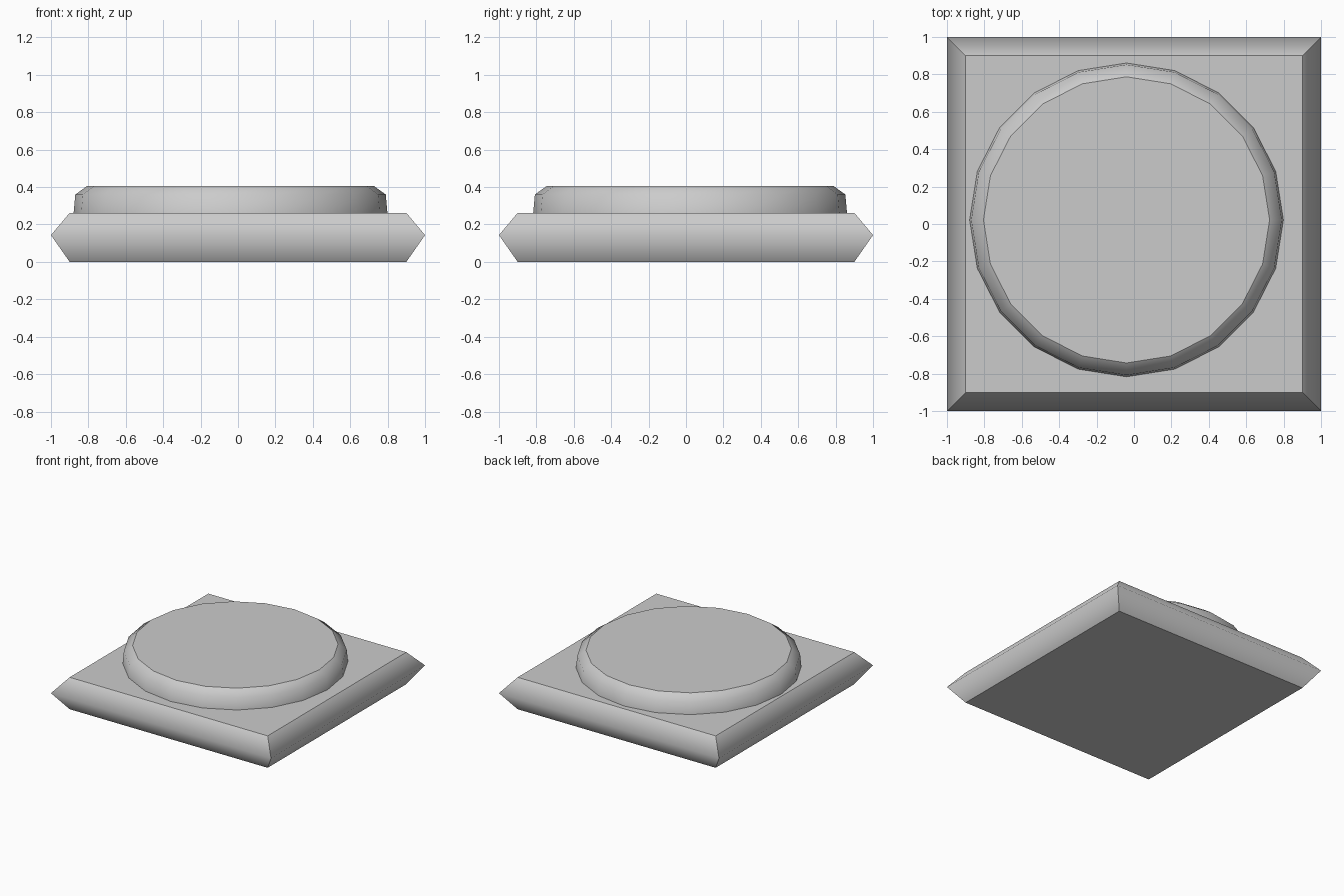
import bpy, bmesh
from math import cos, sin, pi

if "Cube" in bpy.data.objects:
    bpy.data.objects.remove(bpy.data.objects["Cube"])


def stacked_rings(name, sides, start, profile, centre=(0, 0), sharp_corners=False):
    """Loft regular polygons given as (corner radius, z); smooth sides, crisp caps."""
    bm = bmesh.new()
    rings = []
    for r, z in profile:
        rings.append([bm.verts.new((centre[0] + r * cos(start + 2 * pi * i / sides),
                                    centre[1] + r * sin(start + 2 * pi * i / sides), z))
                      for i in range(sides)])
    for low, high in zip(rings, rings[1:]):
        for i in range(sides):
            j = (i + 1) % sides
            bm.faces.new((low[i], low[j], high[j], high[i])).smooth = True
            if sharp_corners:
                bm.edges.get((low[i], high[i])).smooth = False
    for cap in (bm.faces.new(rings[0][::-1]), bm.faces.new(rings[-1])):
        for e in cap.edges:
            e.smooth = False
    mesh = bpy.data.meshes.new(name)
    bm.to_mesh(mesh)
    bm.free()
    obj = bpy.data.objects.new(name, mesh)
    bpy.context.collection.objects.link(obj)
    return obj


# Square slab with edges that swell outwards at mid height
D = 2 ** 0.5
stacked_rings("base_slab", 4, pi / 4,
              [(0.90 * D, 0), (1.0 * D, 0.143), (0.90 * D, 0.262)], sharp_corners=True)

# Slightly off-centre round plate with a chamfered rim, sunk into the slab
stacked_rings("round_plate", 20, 0,
              [(0.84, 0.25), (0.83, 0.36), (0.765, 0.407)], centre=(-0.04, 0.022))
